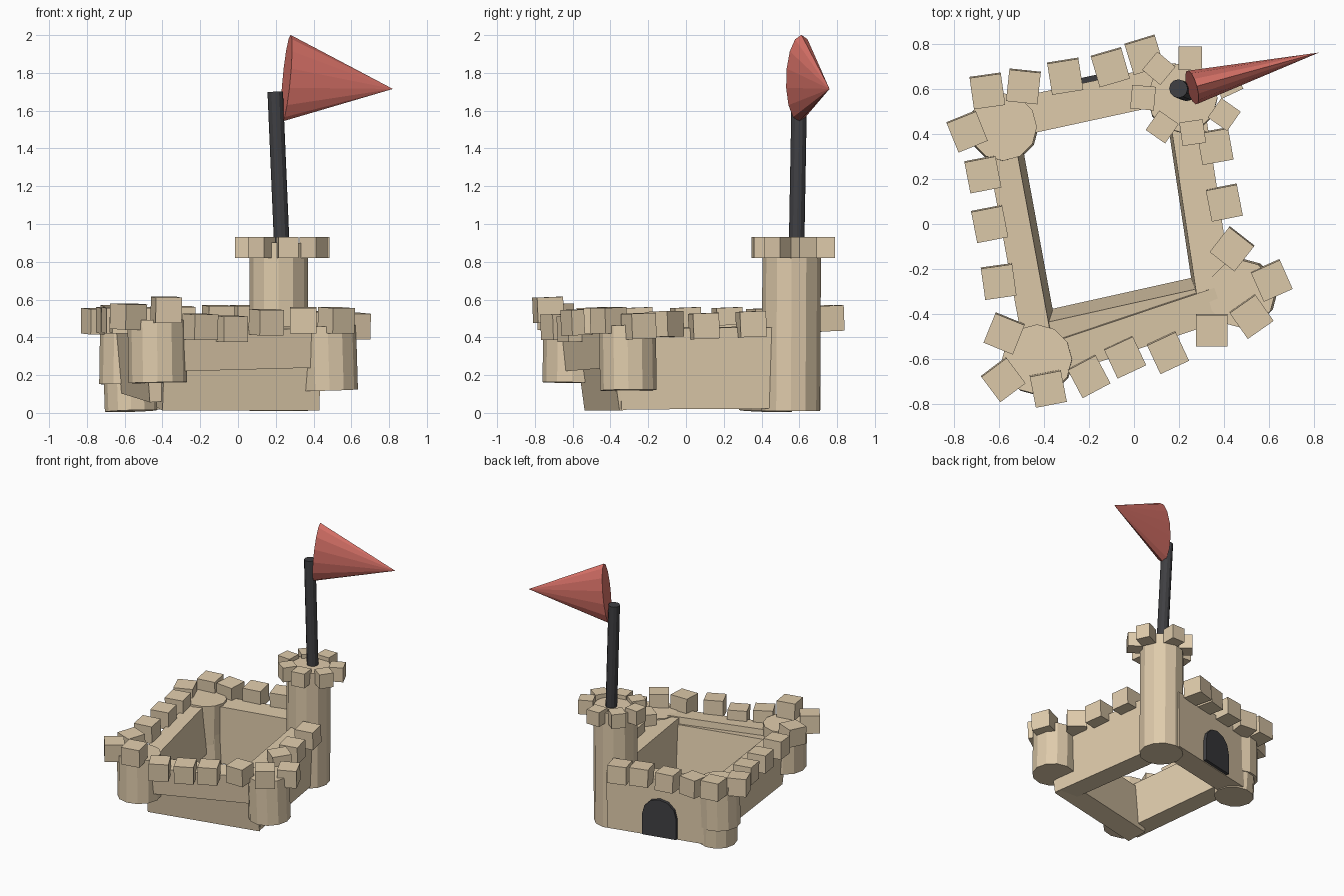
import bpy, bmesh
from math import pi, sin, cos, radians
from mathutils import Vector, Matrix

if "Cube" in bpy.data.objects:
    bpy.data.objects.remove(bpy.data.objects["Cube"])


def material(name, rgb):
    m = bpy.data.materials.new(name)
    m.diffuse_color = (*rgb, 1)
    m.use_nodes = True
    m.node_tree.nodes["Principled BSDF"].inputs["Base Color"].default_value = m.diffuse_color
    return m


SAND = material("sand", (0.74, 0.60, 0.41))
DARK = material("dark", (0.05, 0.05, 0.055))
RED = material("red", (0.70, 0.17, 0.14))


def finish(bm, name, mat, matrix):
    bmesh.ops.recalc_face_normals(bm, faces=bm.faces)
    mesh = bpy.data.meshes.new(name)
    bm.to_mesh(mesh)
    bm.free()
    mesh.materials.append(mat)
    ob = bpy.data.objects.new(name, mesh)
    ob.matrix_world = matrix
    bpy.context.collection.objects.link(ob)
    return ob


def box(name, size, matrix, mat=SAND):
    bm = bmesh.new()
    bmesh.ops.create_cube(bm, size=1, matrix=Matrix.Diagonal((*size, 1)))
    return finish(bm, name, mat, matrix)


def rod(name, a, b, r1, r2, sides, mat, squash=1.0):
    """Cylinder or cone running from a to b, optionally flattened sideways."""
    a, b = Vector(a), Vector(b)
    z = (b - a).normalized()
    if abs(z.z) > 0.8:
        x = Vector((1, 0, 0))
        y = z.cross(x).normalized()
        x = y.cross(z)
    else:
        x = Vector((0, 0, 1)).cross(z).normalized()
        y = z.cross(x)
    m = Matrix((x, y, z)).transposed().to_4x4()
    m.translation = (a + b) / 2
    bm = bmesh.new()
    bmesh.ops.create_cone(bm, cap_ends=True, segments=sides, radius1=r1,
                          radius2=r2, depth=(b - a).length)
    bmesh.ops.remove_doubles(bm, verts=bm.verts, dist=1e-5)
    bmesh.ops.scale(bm, vec=(squash, 1, 1), verts=bm.verts)
    return finish(bm, name, mat, m)


def wall(name, a, b, width, height, roll=0.0):
    """Slab whose centre line runs from a to b, leaning by roll."""
    a, b = Vector(a), Vector(b)
    x = (b - a).normalized()
    y = Vector((0, 0, 1)).cross(x).normalized()
    m = Matrix((x, y, x.cross(y))).transposed().to_4x4()
    m = Matrix.Translation((a + b) / 2) @ m @ Matrix.Rotation(roll, 4, 'X')
    return box(name, ((b - a).length, width, height), m)


# Walls
wall("left_wall", (-0.59, 0.43, 0.295), (-0.415, -0.52, 0.24), 0.13, 0.36, 0.08)
wall("back_wall", (-0.56, 0.465, 0.24), (0.20, 0.63, 0.235), 0.17, 0.44)
wall("right_wall", (0.235, 0.46, 0.24), (0.358, -0.355, 0.235), 0.16, 0.43, -0.03)
wall("front_wall_lower", (-0.41, -0.49, 0.21), (0.42, -0.305, 0.21), 0.15, 0.38, 0.14)
wall("front_wall_upper", (-0.35, -0.59, 0.33), (0.38, -0.345, 0.35), 0.15, 0.21, 0.08)

# Towers
rod("keep_tower", (0.215, 0.555, 0.01), (0.215, 0.56, 0.90), 0.155, 0.155, 12, SAND)
rod("back_left_tower_base", (-0.565, 0.42, 0.01), (-0.575, 0.43, 0.30), 0.14, 0.14, 12, SAND)
rod("back_left_tower", (-0.585, 0.425, 0.15), (-0.58, 0.43, 0.48), 0.15, 0.15, 12, SAND)
rod("front_left_tower", (-0.425, -0.605, 0.16), (-0.43, -0.60, 0.49), 0.155, 0.155, 12, SAND)
rod("front_right_tower", (0.485, -0.305, 0.12), (0.475, -0.31, 0.46), 0.15, 0.15, 12, SAND)

# Battlement blocks: x, y, centre z, turn in degrees
BLOCKS = [
    (-.65, .59, .50, 8), (-.74, .41, .485, 22), (-.67, .22, .49, 11),
    (-.64, 0, .49, 11), (-.60, -.255, .49, 8), (-.575, -.485, .49, -22),
    (-.58, -.69, .51, 37), (-.38, -.73, .545, 11), (-.20, -.675, .455, 28),
    (-.04, -.59, .445, 25), (.15, -.57, .48, 25), (.345, -.47, .49, 0),
    (.52, -.41, .49, 35), (.61, -.25, .46, 24), (.435, -.11, .47, -38),
    (.40, .095, .46, 11), (.36, .345, .47, 10), (.045, .75, .50, 17),
    (-.105, .695, .50, 16), (-.305, .655, .495, 9), (-.49, .61, .49, -6),
]
for x, y, z, turn in BLOCKS:
    m = Matrix.Translation((x, y, z)) @ Matrix.Rotation(radians(turn), 4, 'Z')
    box("wall_block", (0.14, 0.14, 0.135), m @ Matrix.Rotation(0.04, 4, 'X'))

KEEP_BLOCKS = [
    (.11, .69, -40), (.25, .735, 0), (.04, .56, -5), (.125, .43, -35),
    (.26, .405, 8), (.40, .485, -35), (.415, .625, 25),
]
for x, y, turn in KEEP_BLOCKS:
    m = Matrix.Translation((x, y, 0.875)) @ Matrix.Rotation(radians(turn), 4, 'Z')
    box("keep_block", (0.105, 0.105, 0.11), m)

# Flag and pole
rod("flag_pole", (0.233, 0.585, 0.86), (0.197, 0.60, 1.70), 0.041, 0.041, 12, DARK)
rod("flag", (0.257, 0.605, 1.772), (0.82, 0.76, 1.715), 0.23, 0, 14, RED, squash=0.34)

# Arched door on the outside of the back wall
bm = bmesh.new()
w, spring = 0.13, 0.16
outline = [(-w, 0), (w, 0)] + [(w * cos(i * pi / 6), spring + w * sin(i * pi / 6))
                               for i in range(7)]
face = bm.faces.new([bm.verts.new((px, 0, pz)) for px, pz in outline])
ext = bmesh.ops.extrude_face_region(bm, geom=[face])
bmesh.ops.translate(bm, vec=(0, 0.06, 0),
                    verts=[g for g in ext["geom"] if isinstance(g, bmesh.types.BMVert)])
finish(bm, "door", DARK, Matrix.Translation((-0.21, 0.591, 0.025))
       @ Matrix.Rotation(radians(12.3), 4, 'Z'))
